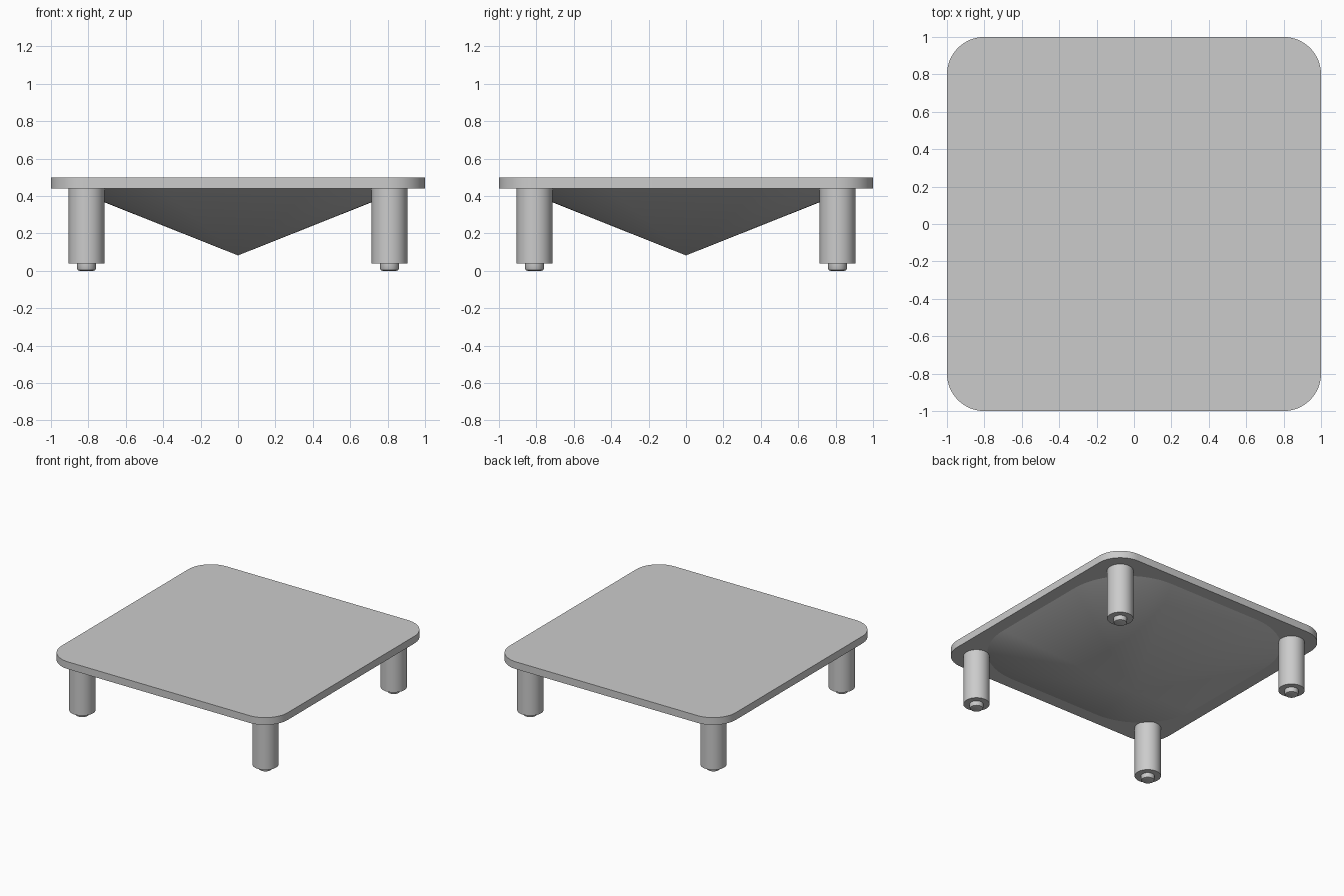
import bpy, bmesh
from math import cos, sin, pi, radians

cube = bpy.data.objects.get("Cube")
if cube:
    bpy.data.objects.remove(cube, do_unlink=True)

grey = bpy.data.materials.new("plain_grey")
grey.use_nodes = True
colour = (0.6, 0.6, 0.6, 1)
grey.diffuse_color = colour
grey.node_tree.nodes["Principled BSDF"].inputs["Base Color"].default_value = colour

PLATE_BOTTOM, PLATE_TOP = 0.44, 0.498
LEG_BOTTOM = 0.038


def rounded_square(half, radius, steps=16):
    """Outline of a square with rounded corners, counter-clockwise."""
    points = []
    for corner, (sx, sy) in enumerate([(1, 1), (-1, 1), (-1, -1), (1, -1)]):
        for i in range(steps + 1):
            a = (corner + i / steps) * pi / 2
            points.append((sx * (half - radius) + radius * cos(a),
                           sy * (half - radius) + radius * sin(a)))
    return points


def finish(name, bm, angle=30):
    bmesh.ops.recalc_face_normals(bm, faces=bm.faces)
    mesh = bpy.data.meshes.new(name)
    bm.to_mesh(mesh)
    bm.free()
    obj = bpy.data.objects.new(name, mesh)
    bpy.context.collection.objects.link(obj)
    mesh.materials.append(grey)
    bpy.ops.object.select_all(action="DESELECT")
    obj.select_set(True)
    bpy.context.view_layer.objects.active = obj
    bpy.ops.object.shade_smooth_by_angle(angle=radians(angle))


def lathe(name, profile, x, y, sides=48):
    """Closed round part from (radius, height) pairs."""
    bm = bmesh.new()
    rings = [[bm.verts.new((x + r * cos(2 * pi * i / sides),
                            y + r * sin(2 * pi * i / sides), z))
              for i in range(sides)] for r, z in profile]
    for low, high in zip(rings, rings[1:]):
        for i in range(sides):
            j = (i + 1) % sides
            bm.faces.new((low[i], low[j], high[j], high[i]))
    bm.faces.new(rings[0])
    bm.faces.new(rings[-1])
    finish(name, bm)


# Flat top plate with rounded corners
bm = bmesh.new()
base = bm.faces.new([bm.verts.new((x, y, PLATE_BOTTOM)) for x, y in rounded_square(1, 0.2)])
top = bmesh.ops.extrude_face_region(bm, geom=[base], use_keep_orig=True)["geom"]
bmesh.ops.translate(bm, verts=[v for v in top if isinstance(v, bmesh.types.BMVert)],
                    vec=(0, 0, PLATE_TOP - PLATE_BOTTOM))
finish("top_plate", bm)

# Shallow inverted pyramid below the plate, its corners rounded off to clear the legs
bm = bmesh.new()
rim = [bm.verts.new((x, y, PLATE_BOTTOM)) for x, y in rounded_square(0.9, 0.5)]
apex = bm.verts.new((0, 0, 0.082))
for a, b in zip(rim, rim[1:] + rim[:1]):
    bm.faces.new((a, b, apex))
bm.faces.new(rim)
finish("underside_funnel", bm)

# Four round legs, each with a small chamfered foot
for side, x in (("left", 0.81), ("right", -0.81)):
    for end, y in (("front", -0.81), ("back", 0.81)):
        lathe(f"{end}_{side}_leg", [(0.095, LEG_BOTTOM), (0.095, PLATE_BOTTOM)], x, y)
        lathe(f"{end}_{side}_foot",
              [(0.038, 0), (0.046, 0.003), (0.05, 0.011), (0.05, LEG_BOTTOM)], x, y)
